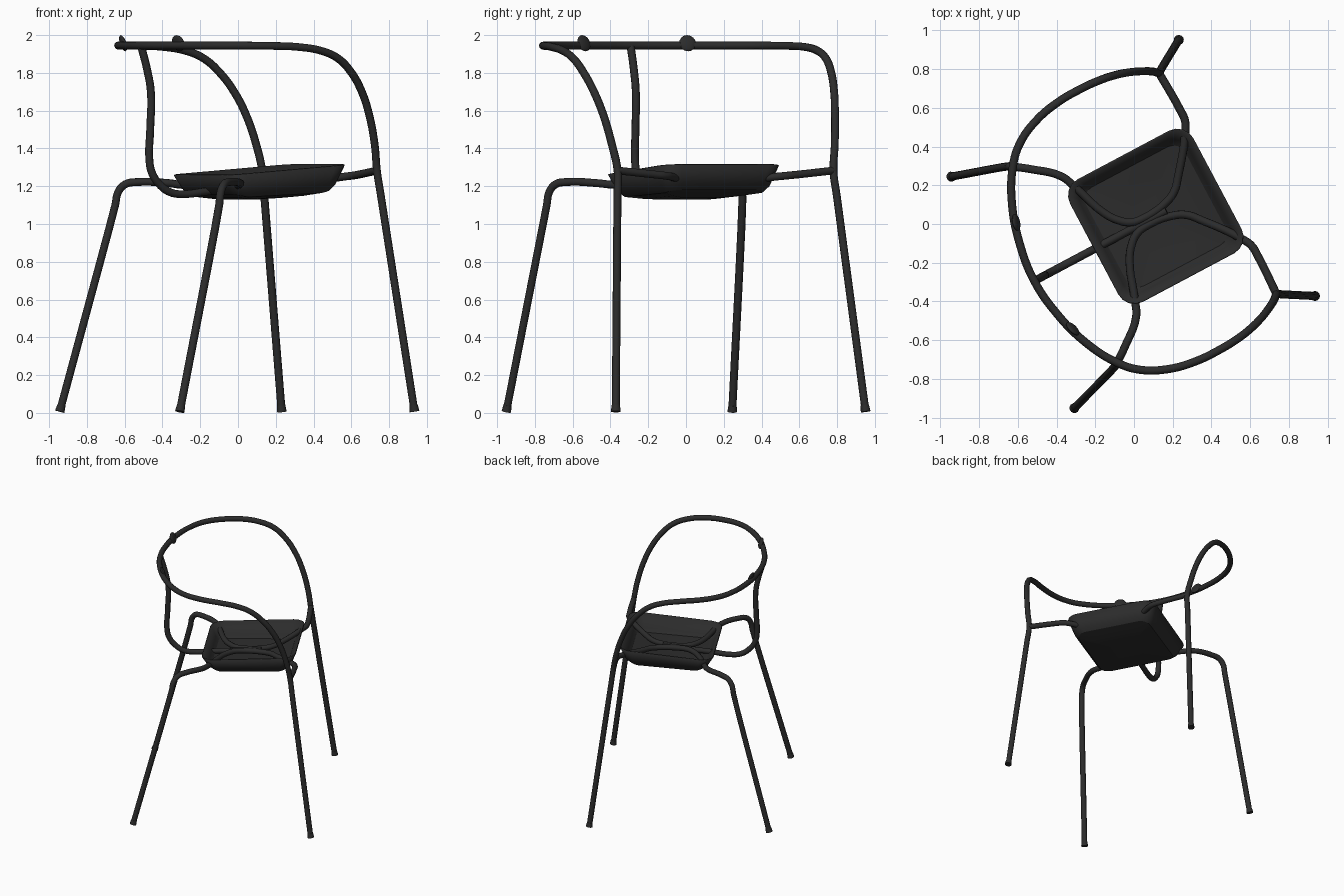
import bpy, bmesh, math
from mathutils import Vector

if "Cube" in bpy.data.objects:
    bpy.data.objects.remove(bpy.data.objects["Cube"])

ANG = math.radians(28)
CA, SA = math.cos(ANG), math.sin(ANG)


def world(a, b, z):
    """Chair space (a forward, b sideways) to world: the chair is turned 28 degrees."""
    b -= 0.018
    return Vector((a * CA - b * SA, a * SA + b * CA, z))


dark = bpy.data.materials.new("dark_metal")
dark.diffuse_color = (0.025, 0.025, 0.025, 1)
dark.use_nodes = True
dark.node_tree.nodes["Principled BSDF"].inputs["Base Color"].default_value = dark.diffuse_color


def finish(ob, angle=40):
    ob.data.materials.append(dark)
    bpy.ops.object.select_all(action='DESELECT')
    ob.select_set(True)
    bpy.context.view_layer.objects.active = ob
    if ob.type == 'CURVE':
        bpy.ops.object.convert(target='MESH')
    bpy.ops.object.shade_smooth_by_angle(angle=math.radians(angle))


def tube(name, pts, r=0.021):
    cu = bpy.data.curves.new(name, 'CURVE')
    cu.dimensions = '3D'
    cu.bevel_depth = r
    cu.bevel_resolution = 3
    cu.resolution_u = 5
    cu.use_fill_caps = True
    sp = cu.splines.new('BEZIER')
    sp.bezier_points.add(len(pts) - 1)
    for bp, p in zip(sp.bezier_points, pts):
        bp.co = world(*p)
        bp.handle_left_type = bp.handle_right_type = 'AUTO'
    ob = bpy.data.objects.new(name, cu)
    bpy.context.collection.objects.link(ob)
    finish(ob)


def mesh_object(name, bm):
    bmesh.ops.recalc_face_normals(bm, faces=bm.faces)
    me = bpy.data.meshes.new(name)
    bm.to_mesh(me)
    bm.free()
    ob = bpy.data.objects.new(name, me)
    bpy.context.collection.objects.link(ob)
    return ob


def flip(pts):
    return [(a, -b, z) for a, b, z in pts]


# Front legs, arms and back hoop in one continuous tube
half = [(.649, .748, .02), (.4975, .6575, 1.15), (.48, .647, 1.28), (.455, .668, 1.42),
        (.407, .695, 1.58), (.35, .72, 1.70), (.277, .742, 1.80), (.19, .757, 1.875),
        (.09, .763, 1.915), (-.05, .758, 1.937), (-.2, .725, 1.943), (-.328, .66, 1.945),
        (-.412, .575, 1.945), (-.51, .40, 1.945), (-.57, .2, 1.945)]
tube("front_legs_and_arm_hoop", half + [(-.593, 0, 1.945)] + flip(half)[::-1])

# Side frames: rail from front leg, under-seat bend, back leg
side = [(.48, .647, 1.283), (.487, .43, 1.262), (.483, .365, 1.256), (.455, .31, 1.25),
        (.31, .12, 1.215), (.27, .075, 1.21), (.21, .042, 1.205), (.05, .021, 1.2),
        (-.01, .033, 1.2), (-.06, .07, 1.2), (-.11, .14, 1.2), (-.18, .33, 1.208),
        (-.215, .41, 1.217), (-.34, .52, 1.222), (-.39, .557, 1.21),
        (-.42, .578, 1.17), (-.434, .586, 1.10), (-.715, .676, .02)]
tube("left_side_frame", side)
tube("right_side_frame", flip(side))

# Central back support
tube("back_support", [(-.59, 0, 1.94), (-.555, 0, 1.82), (-.532, 0, 1.70), (-.536, 0, 1.5),
                      (-.541, 0, 1.34), (-.525, 0, 1.27), (-.475, 0, 1.205), (-.416, 0, 1.168),
                      (-.34, 0, 1.158), (-.2, 0, 1.172), (.18, 0, 1.205)])

# Foot caps, aligned with the legs
for name, low, high in (("front", half[0], half[1]), ("back", side[-1], side[-2])):
    for s, tag in ((1, "left"), (-1, "right")):
        p = world(low[0], s * low[1], low[2])
        d = (world(high[0], s * high[1], high[2]) - p).normalized()
        bpy.ops.mesh.primitive_cone_add(vertices=12, radius1=.026, radius2=.022, depth=.035,
                                        location=p + d * .004)
        ob = bpy.context.object
        ob.name = f"{name}_{tag}_foot"
        ob.rotation_euler = d.to_track_quat('Z', 'Y').to_euler()
        finish(ob)

# Small lens-shaped pads on the inside of the hoop
for s, tag in ((1, "left"), (-1, "right")):
    n = world(1, -s * .3, .35) - world(0, 0, 0)
    bpy.ops.mesh.primitive_uv_sphere_add(segments=16, ring_count=8, radius=1,
                                         location=world(-.533, s * .311, 1.957))
    ob = bpy.context.object
    ob.name = f"back_pad_{tag}"
    ob.scale = (.045, .045, .015)
    ob.rotation_euler = n.to_track_quat('Z', 'Y').to_euler()
    finish(ob)


# Seat: open dished tray lofted from rounded-square rings
def floor_z(a):
    d = a - .03
    return 1.133 + (.34 if d > 0 else .62) * d * d


def rim_z(a):
    return 1.262 + .052 * (a + .2) / .66


def outline(inset, scale=1.0, r=.09, steps=4):
    ha, hb, r = .357 - inset, .355 - inset, r - inset * .3
    for k, (sa, sb) in enumerate(((1, 1), (-1, 1), (-1, -1), (1, -1))):
        for i in range(steps + 1):
            t = math.pi / 2 * (k + i / steps)
            yield (.118 + scale * (sa * (ha - r) + r * math.cos(t)),
                   scale * (sb * (hb - r) + r * math.sin(t)))


bm = bmesh.new()
rings = []
for inset, scale, wall in ((0, 1, 1), (.04, 1, .2), (.065, 1, .02), (.065, .7, 0), (.065, .35, 0)):
    rings.append([bm.verts.new(world(a, b, floor_z(a) + wall * (rim_z(a) - floor_z(a))))
                  for a, b in outline(inset, scale)])
for r0, r1 in zip(rings, rings[1:]):
    for i in range(len(r0)):
        j = (i + 1) % len(r0)
        bm.faces.new((r0[i], r0[j], r1[j], r1[i]))
bm.faces.new(rings[-1])
seat = mesh_object("seat", bm)
mod = seat.modifiers.new("thickness", 'SOLIDIFY')
mod.thickness = .008
mod.offset = 0
finish(seat, 25)
